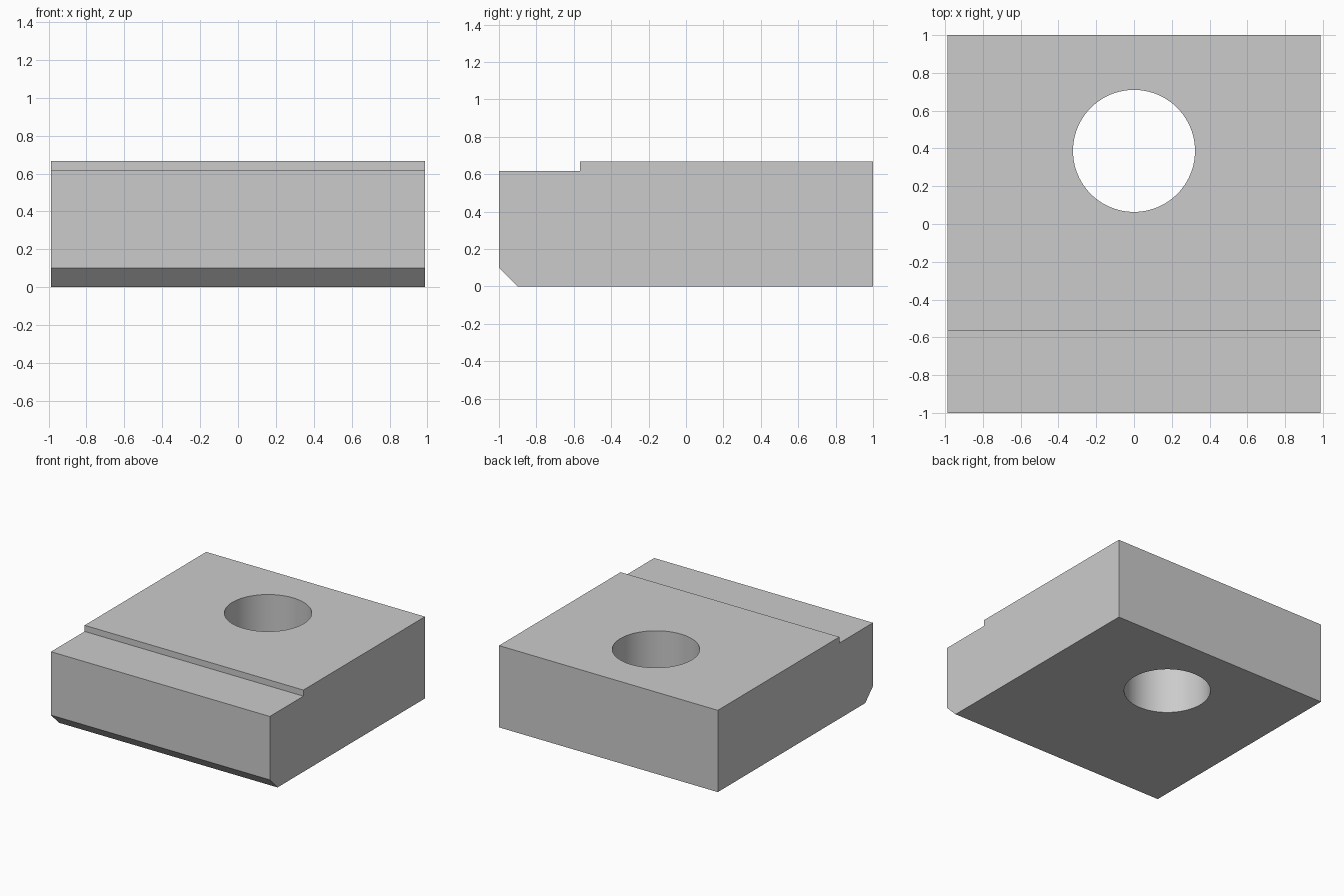
import bpy
import bmesh
import math

cube = bpy.data.objects.get("Cube")
if cube:
    bpy.data.objects.remove(cube, do_unlink=True)

HALF_WIDTH = 0.987
HEIGHT = 0.667

grey = bpy.data.materials.new("plain grey")
grey.use_nodes = True
colour = (0.6, 0.6, 0.6, 1)
grey.diffuse_color = colour
grey.node_tree.nodes["Principled BSDF"].inputs["Base Color"].default_value = colour


def add_object(name, bm):
    bmesh.ops.recalc_face_normals(bm, faces=bm.faces)
    mesh = bpy.data.meshes.new(name)
    bm.to_mesh(mesh)
    bm.free()
    mesh.materials.append(grey)
    obj = bpy.data.objects.new(name, mesh)
    bpy.context.collection.objects.link(obj)
    return obj


# Block: side profile with front step and lower chamfer, extruded across x
profile = [(-0.9, 0), (1, 0), (1, HEIGHT), (-0.567, HEIGHT),
           (-0.567, 0.617), (-1, 0.617), (-1, 0.1)]
bm = bmesh.new()
side = bm.faces.new([bm.verts.new((-HALF_WIDTH, y, z)) for y, z in profile])
extruded = bmesh.ops.extrude_face_region(bm, geom=[side])["geom"]
bmesh.ops.translate(bm, vec=(2 * HALF_WIDTH, 0, 0),
                    verts=[v for v in extruded if isinstance(v, bmesh.types.BMVert)])
block = add_object("stepped_block", bm)

# Round through hole
bm = bmesh.new()
bmesh.ops.create_cone(bm, cap_ends=True, segments=96, radius1=0.323,
                      radius2=0.323, depth=2)
bmesh.ops.translate(bm, vec=(0, 0.387, HEIGHT / 2), verts=bm.verts)
cutter = add_object("hole_cutter", bm)

bpy.ops.object.select_all(action="DESELECT")
block.select_set(True)
bpy.context.view_layer.objects.active = block
hole = block.modifiers.new("hole", "BOOLEAN")
hole.operation = "DIFFERENCE"
hole.solver = "EXACT"
hole.object = cutter
bpy.ops.object.modifier_apply(modifier=hole.name)
bpy.data.objects.remove(cutter, do_unlink=True)

# Smooth bore wall, crisp block edges
bpy.ops.object.shade_smooth_by_angle(angle=math.radians(30))
